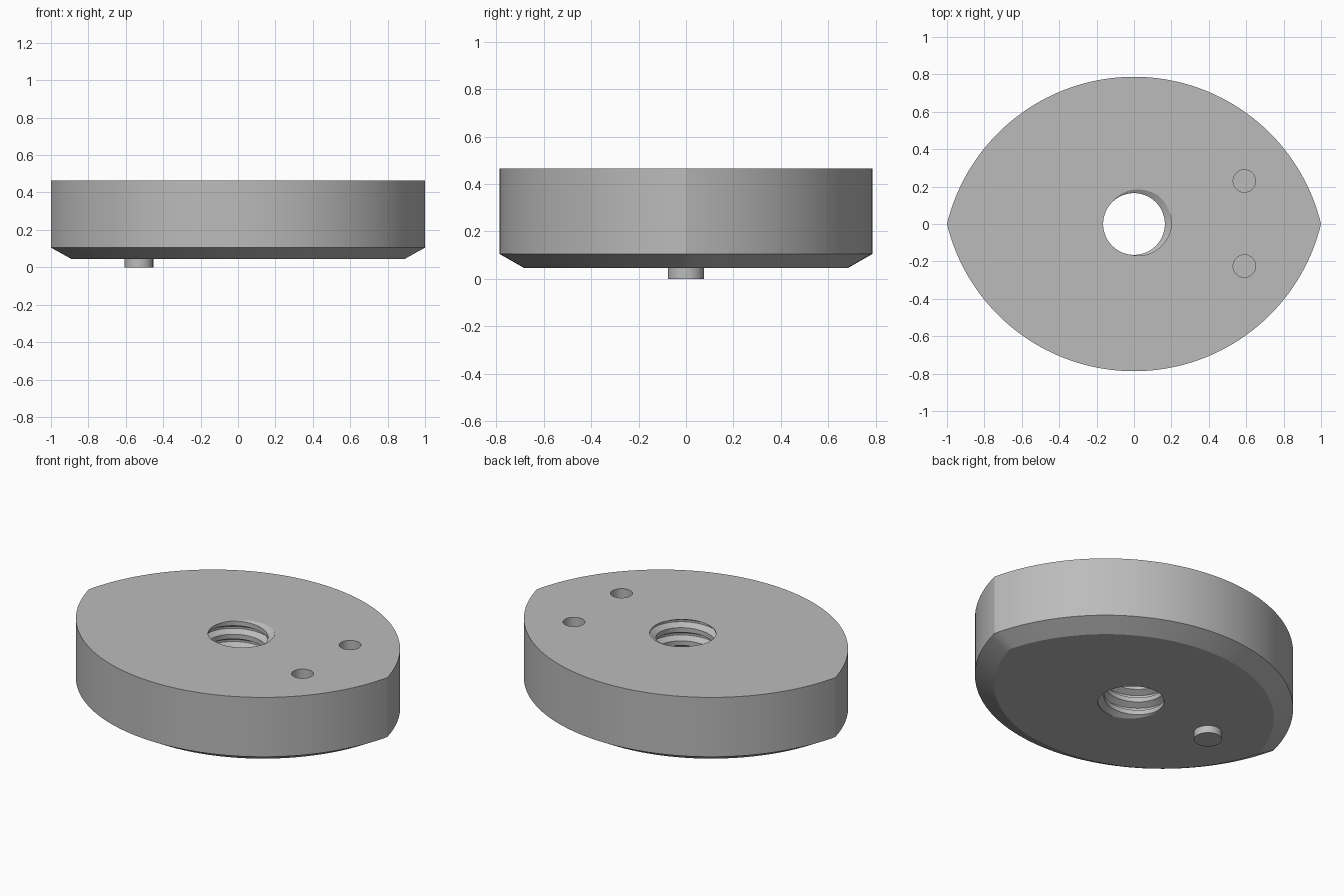
import bpy, bmesh, math

cube = bpy.data.objects.get("Cube")
if cube:
    bpy.data.objects.remove(cube, do_unlink=True)

# Single grey finish
grey = bpy.data.materials.new("plain_grey")
grey.use_nodes = True
grey.diffuse_color = (0.5, 0.5, 0.5, 1)
grey.node_tree.nodes["Principled BSDF"].inputs["Base Color"].default_value = (0.5, 0.5, 0.5, 1)

TOP, CHAMFER_TOP, BOTTOM = 0.465, 0.105, 0.045
HALF_DEPTH = 0.787
OFFSET = (1 - HALF_DEPTH ** 2) / (2 * HALF_DEPTH)   # arc centre distance from the axis
RADIUS = HALF_DEPTH + OFFSET


def make_object(name, bm):
    bmesh.ops.recalc_face_normals(bm, faces=bm.faces)
    mesh = bpy.data.meshes.new(name)
    bm.to_mesh(mesh)
    bm.free()
    mesh.materials.append(grey)
    obj = bpy.data.objects.new(name, mesh)
    bpy.context.collection.objects.link(obj)
    return obj


def activate(obj):
    bpy.ops.object.select_all(action='DESELECT')
    obj.select_set(True)
    bpy.context.view_layer.objects.active = obj


def lens_outline(inset, steps=72):
    """Two mirrored arcs meeting in points at left and right."""
    r = RADIUS - inset
    start = math.asin(OFFSET / r)
    arc = []
    for i in range(steps):
        a = start + (math.pi - 2 * start) * i / steps
        arc.append((r * math.cos(a), r * math.sin(a) - OFFSET))
    return arc + [(-x, -y) for x, y in arc]


def lens_body():
    bm = bmesh.new()
    rings = []
    for inset, z in ((0.105, BOTTOM), (0, CHAMFER_TOP), (0, TOP)):
        rings.append([bm.verts.new((x, y, z)) for x, y in lens_outline(inset)])
    n = len(rings[0])
    for low, high in zip(rings, rings[1:]):
        for i in range(n):
            j = (i + 1) % n
            bm.faces.new((low[i], low[j], high[j], high[i]))
    bm.faces.new(rings[0])
    bm.faces.new(rings[-1])
    return make_object("plate_body", bm)


def cylinder(name, x, y, radius, z0, z1, sides=48):
    bm = bmesh.new()
    bmesh.ops.create_cone(bm, cap_ends=True, segments=sides, radius1=radius,
                          radius2=radius, depth=z1 - z0)
    bmesh.ops.translate(bm, verts=bm.verts, vec=(x, y, (z0 + z1) / 2))
    return make_object(name, bm)


def thread_cutter(sides=64, pitch=0.08, turns=10):
    """Right-handed screw whose rows climb one pitch per turn."""
    profile = ((0, 0.165), (0.35, 0.165), (0.6, 0.2), (0.75, 0.2))
    step = len(profile)
    bm = bmesh.new()
    rows = []
    for k in range(-2, turns - 2):
        for height, r in profile:
            row = []
            for i in range(sides):
                a = math.tau * i / sides
                z = pitch * (i / sides + k + height + 0.08)
                row.append(bm.verts.new((r * math.cos(a), r * math.sin(a), z)))
            rows.append(row)
    for j in range(len(rows) - 1):
        for i in range(sides - 1):
            bm.faces.new((rows[j][i], rows[j][i + 1], rows[j + 1][i + 1], rows[j + 1][i]))
        # The last column joins the first one, a full turn higher
        if j + step + 1 < len(rows):
            bm.faces.new((rows[j][-1], rows[j + step][0],
                          rows[j + step + 1][0], rows[j + 1][-1]))
    bmesh.ops.holes_fill(bm, edges=bm.edges[:], sides=0)
    bmesh.ops.triangulate(bm, faces=[f for f in bm.faces if len(f.verts) > 4])
    return make_object("thread_cutter", bm)


# Body with a threaded centre hole and two blind sockets
body = lens_body()
cutters = [thread_cutter()]
for y in (-0.225, 0.23):
    cutters.append(cylinder("socket_cutter", 0.59, y, 0.06, 0.25, 0.6))
for cutter in cutters:
    cutter.hide_render = True
    cut = body.modifiers.new("cut", 'BOOLEAN')
    cut.operation = 'DIFFERENCE'
    cut.solver = 'EXACT'
    cut.object = cutter
    activate(body)
    bpy.ops.object.modifier_apply(modifier=cut.name)
    bpy.data.objects.remove(cutter, do_unlink=True)

# Locating pin under the body
pin = cylinder("locating_pin", -0.53, 0, 0.077, 0, 0.06)

for obj in (body, pin):
    activate(obj)
    bpy.ops.object.shade_smooth_by_angle(angle=math.radians(25))
